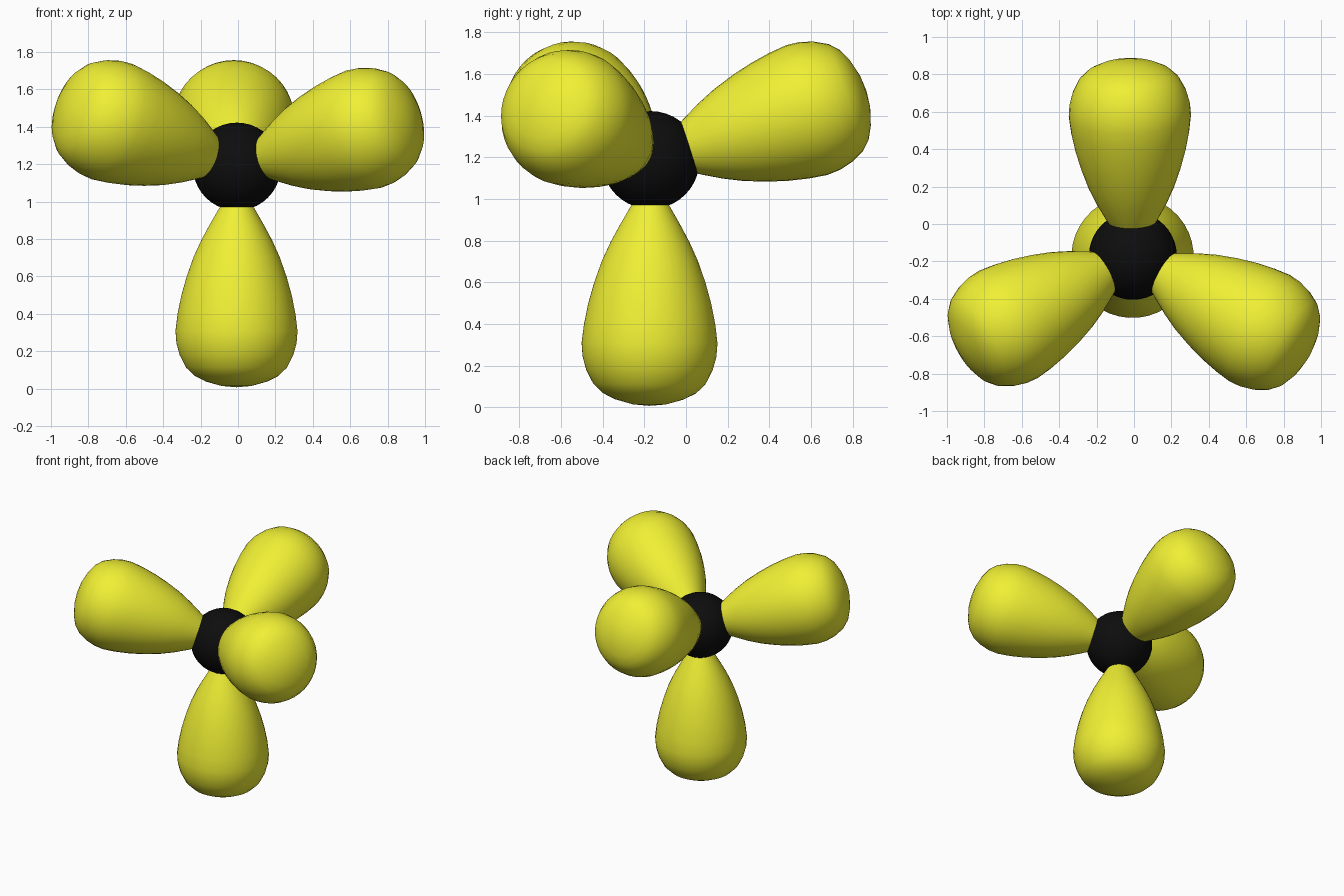
import bpy, bmesh
from math import radians
from mathutils import Vector, Matrix

if "Cube" in bpy.data.objects:
    bpy.data.objects.remove(bpy.data.objects["Cube"])


def material(name, color):
    m = bpy.data.materials.new(name)
    m.diffuse_color = color
    m.use_nodes = True
    m.node_tree.nodes["Principled BSDF"].inputs["Base Color"].default_value = m.diffuse_color
    return m


YELLOW = material("yellow", (0.87, 0.87, 0.035, 1))
BLACK = material("black", (0.004, 0.004, 0.004, 1))

CENTRE = Vector((-0.006, -0.17, 1.187))

# Lobe profile: (radius, distance along the axis from the widest ring)
PROFILE = [(0, -0.72), (0.055, -0.72), (0.095, -0.655), (0.144, -0.57),
           (0.19, -0.485), (0.231, -0.395), (0.268, -0.29), (0.296, -0.19),
           (0.316, -0.09), (0.327, 0.0), (0.322, 0.065), (0.304, 0.13),
           (0.27, 0.196), (0.225, 0.24), (0.165, 0.27), (0.08, 0.294), (0, 0.301)]


def lobe(name, widest):
    """Lathe the profile, aimed outward from the core through `widest`."""
    widest = Vector(widest)
    bm = bmesh.new()
    verts = [bm.verts.new((r, 0, s)) for r, s in PROFILE]
    edges = [bm.edges.new(p) for p in zip(verts, verts[1:])]
    bmesh.ops.spin(bm, geom=verts + edges, cent=(0, 0, 0), axis=(0, 0, 1),
                   angle=radians(360), steps=40, use_duplicate=False)
    bmesh.ops.remove_doubles(bm, verts=bm.verts, dist=1e-4)
    bmesh.ops.recalc_face_normals(bm, faces=bm.faces)
    aim = (widest - CENTRE).to_track_quat('Z', 'Y').to_matrix().to_4x4()
    bm.transform(Matrix.Translation(widest) @ aim)
    finish(name, bm, YELLOW)


def finish(name, bm, mat):
    mesh = bpy.data.meshes.new(name)
    bm.to_mesh(mesh)
    bm.free()
    mesh.materials.append(mat)
    for p in mesh.polygons:
        p.use_smooth = True
    ob = bpy.data.objects.new(name, mesh)
    bpy.context.collection.objects.link(ob)


# Central core
core = bmesh.new()
bmesh.ops.create_uvsphere(core, u_segments=40, v_segments=20, radius=0.235,
                          matrix=Matrix.Translation(CENTRE))
finish("core", core, BLACK)

# Four lobes in a tetrahedral arrangement
lobe("lower_lobe", (-0.008, -0.175, 0.308))
lobe("back_lobe", (-0.022, 0.58, 1.427))
lobe("left_lobe", (-0.672, -0.537, 1.427))
lobe("right_lobe", (0.672, -0.557, 1.387))
